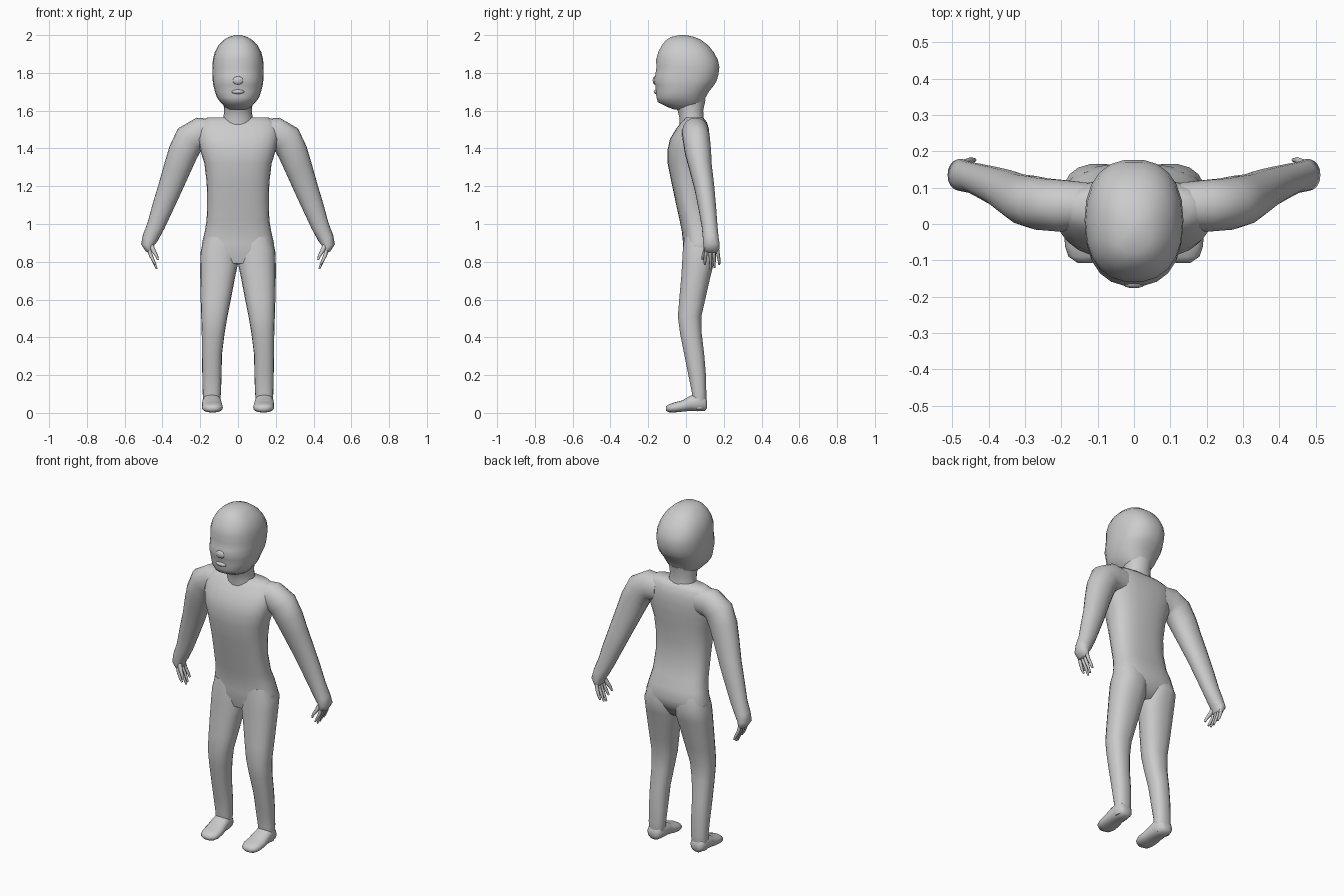
import bpy, bmesh, math
from mathutils import Vector


def spow(v, p):
    return math.copysign(abs(v) ** p, v)


def loft(name, rings, sides=18, p=0.85, mirror=False, angle=70):
    """Skin a list of (centre, u, v) rounded-square rings and cap both ends."""
    bm = bmesh.new()
    loops = []
    for c, u, v in rings:
        loop = []
        for i in range(sides):
            a = 2 * math.pi * i / sides
            loop.append(bm.verts.new(Vector(c) + Vector(u) * spow(math.cos(a), p)
                                     + Vector(v) * spow(math.sin(a), p)))
        loops.append(loop)
    for a, b in zip(loops, loops[1:]):
        for i in range(sides):
            j = (i + 1) % sides
            bm.faces.new((a[i], a[j], b[j], b[i]))
    bm.faces.new(loops[0])
    bm.faces.new(loops[-1])
    bmesh.ops.recalc_face_normals(bm, faces=bm.faces)
    me = bpy.data.meshes.new(name)
    bm.to_mesh(me)
    bm.free()
    ob = bpy.data.objects.new(name, me)
    bpy.context.collection.objects.link(ob)
    if mirror:
        ob.modifiers.new("mirror", 'MIRROR')
    bpy.ops.object.select_all(action='DESELECT')
    ob.select_set(True)
    bpy.context.view_layer.objects.active = ob
    bpy.ops.object.shade_smooth_by_angle(angle=math.radians(angle))
    return ob


def level(z, x0, x1, y0, y1):
    """Horizontal ring from its x and y limits."""
    return (((x0 + x1) / 2, (y0 + y1) / 2, z), ((x1 - x0) / 2, 0, 0), (0, (y1 - y0) / 2, 0))


def tube(points):
    """Rings square to a path of (x, y, z, half width, half depth along y)."""
    out = []
    for i, (x, y, z, a, b) in enumerate(points):
        q, r = points[max(i - 1, 0)], points[min(i + 1, len(points) - 1)]
        t = (Vector(r[:3]) - Vector(q[:3])).normalized()
        u = t.cross(Vector((0, 1, 0))).normalized()
        out.append(((x, y, z), u * a, t.cross(u) * b))
    return out


# head: z, half width, front y, back y
head = [(1.605, .045, -.06, .05), (1.62, .07, -.10, .08), (1.645, .093, -.15, .095),
        (1.67, .112, -.158, .105), (1.70, .122, -.160, .122), (1.735, .131, -.164, .15),
        (1.76, .134, -.172, .165), (1.79, .135, -.164, .173), (1.83, .136, -.158, .178),
        (1.87, .133, -.16, .17), (1.91, .123, -.148, .148), (1.945, .104, -.13, .12),
        (1.975, .075, -.105, .08), (1.99, .05, -.08, .045), (2.0, .015, -.035, .0)]
loft("head", [level(z, -w, w, f, b) for z, w, f, b in head], sides=22, p=.86)

# mouth and nose
for name, z, w, d, h, y in [("lips", 1.70, .034, .014, .012, -.158),
                            ("nose", 1.76, .03, .011, .022, -.166)]:
    loft(name, [((0, y, z + h * math.cos(a)), (w * math.sin(a), 0, 0), (0, d * math.sin(a), 0))
                for a in (.1, .7, 1.2, 1.57, 2, 2.5, 3.04)], sides=10, p=1)

# neck
loft("neck", [level(1.50, -.085, .085, -.035, .105), level(1.56, -.078, .078, -.035, .095),
              level(1.60, -.073, .073, -.045, .092), level(1.66, -.08, .08, -.08, .105)], p=.95)

# torso: z, half width, front y, back y
torso = [(.79, .15, 0, .12), (.86, .194, -.016, .158), (.90, .190, -.016, .166),
         (.96, .176, -.022, .155), (1.02, .166, -.034, .13), (1.12, .163, -.056, .108),
         (1.22, .166, -.077, .105), (1.32, .178, -.097, .115), (1.39, .20, -.098, .122),
         (1.45, .212, -.085, .125), (1.50, .215, -.055, .122), (1.54, .20, -.025, .11),
         (1.565, .16, .0, .09)]
loft("torso", [level(z, -w, w, f, b) for z, w, f, b in torso], sides=24, p=.78)

# legs: z, inner x, outer x, front y, back y
leg = [(.93, .005, .176, -.01, .15), (.86, .0, .197, -.018, .166), (.79, .0, .2, -.022, .148),
       (.72, .015, .2, -.026, .13), (.61, .036, .198, -.036, .105), (.51, .056, .195, -.044, .082),
       (.42, .071, .192, -.032, .084), (.31, .085, .191, -.01, .097), (.20, .087, .189, .012, .106),
       (.11, .09, .187, .03, .108), (.05, .095, .185, .03, .108), (.02, .105, .18, .04, .10)]
loft("legs", [level(z, a, b, f, k) for z, a, b, f, k in leg], mirror=True)

# feet: y, inner x, outer x, bottom z, top z
foot = [(.112, .12, .165, .025, .06), (.10, .10, .182, .01, .09), (.06, .09, .188, .008, .105),
        (.02, .088, .19, .01, .09), (-.02, .082, .192, .006, .066), (-.06, .08, .19, .002, .056),
        (-.09, .09, .18, .003, .046), (-.107, .115, .155, .012, .034)]
loft("feet", [(((a + b) / 2, y, (l + h) / 2), ((b - a) / 2, 0, 0), (0, 0, (h - l) / 2))
              for y, a, b, l, h in foot], mirror=True)

# arms, bending from the shoulder down to the knuckles
loft("arms", tube([(.13, .05, 1.48, .075, .065), (.20, .05, 1.482, .083, .072),
                   (.255, .055, 1.45, .084, .072), (.29, .064, 1.38, .079, .07),
                   (.32, .077, 1.30, .073, .061), (.36, .098, 1.19, .064, .053),
                   (.40, .113, 1.085, .056, .047), (.435, .125, .99, .047, .042),
                   (.465, .131, .925, .042, .042), (.478, .135, .89, .035, .044),
                   (.470, .136, .862, .02, .04), (.464, .136, .853, .01, .03)]),
     p=.95, mirror=True)

# fingers and thumb curling inwards
for i, (y, ye, xe, ze) in enumerate([(.108, .10, .436, .785), (.127, .130, .430, .762),
                                     (.147, .150, .433, .768), (.165, .176, .438, .785)]):
    loft("finger_%d" % (i + 1), tube([(.472, y, .875, .011, .010), (.462, (y + ye) / 2, .835, .010, .009),
                                      (.448, ye, .805, .008, .008), (xe, ye, ze, .005, .005)]),
         sides=8, p=1, mirror=True)
loft("thumb", tube([(.465, .112, .895, .015, .012), (.445, .10, .855, .011, .011),
                    (.430, .092, .83, .008, .009), (.424, .088, .81, .005, .005)]),
     sides=8, p=1, mirror=True)
